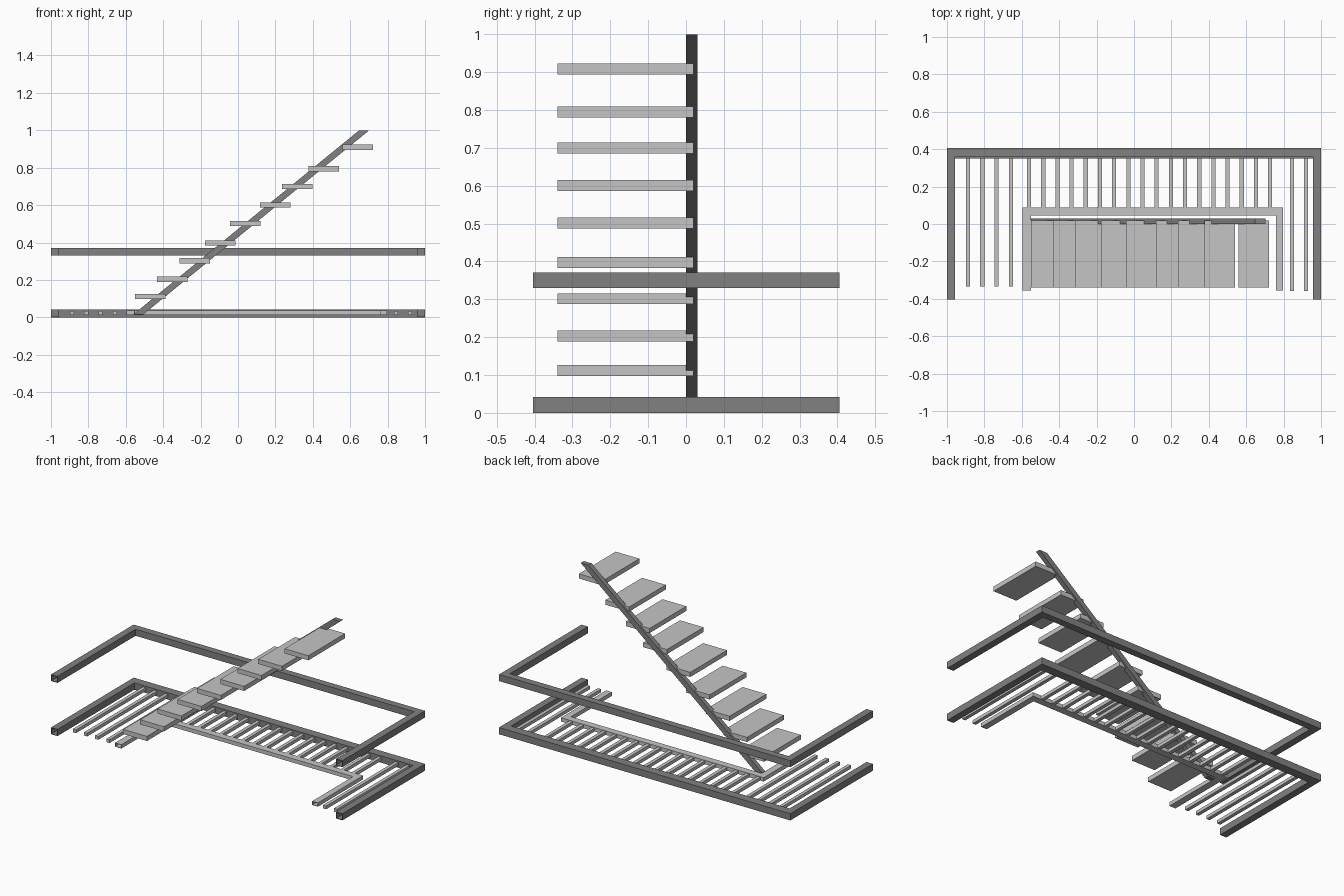
import bpy, bmesh

if "Cube" in bpy.data.objects:
    bpy.data.objects.remove(bpy.data.objects["Cube"])

def material(name, v):
    m = bpy.data.materials.new(name)
    m.diffuse_color = (v, v, v, 1)
    m.use_nodes = True
    m.node_tree.nodes["Principled BSDF"].inputs["Base Color"].default_value = m.diffuse_color
    return m

DARK = material("dark grey steel", 0.22)
LIGHT = material("light grey", 0.56)

def make(name, bm, mat):
    bmesh.ops.recalc_face_normals(bm, faces=bm.faces)
    me = bpy.data.meshes.new(name)
    bm.to_mesh(me)
    bm.free()
    me.materials.append(mat)
    ob = bpy.data.objects.new(name, me)
    bpy.context.collection.objects.link(ob)
    return ob

def prism(name, profile, y0, y1, mat, wall=0):
    """Extrude an x-z profile along y; wall > 0 hollows the front (-y) end."""
    bm = bmesh.new()
    front = bm.faces.new([bm.verts.new((x, y0, z)) for x, z in profile])
    r = bmesh.ops.extrude_face_region(bm, geom=[front], use_keep_orig=True)
    for v in r["geom"]:
        if isinstance(v, bmesh.types.BMVert):
            v.co.y = y1
    bmesh.ops.recalc_face_normals(bm, faces=bm.faces)
    if wall:
        bm.faces.ensure_lookup_table()
        end = min(bm.faces, key=lambda f: f.calc_center_median().y)
        bmesh.ops.inset_region(bm, faces=[end], thickness=wall)
        deep = bmesh.ops.extrude_face_region(bm, geom=[end])
        bmesh.ops.delete(bm, geom=[end], context='FACES')
        for v in deep["geom"]:
            if isinstance(v, bmesh.types.BMVert):
                v.co.y = y1 - 0.01
    return make(name, bm, mat)

def box(name, x0, x1, y0, y1, z0, z1, mat, wall=0):
    return prism(name, [(x0, z0), (x1, z0), (x1, z1), (x0, z1)], y0, y1, mat, wall)

# Two U-shaped outer frames, tubes open at the front
for label, z0, z1, yi in (("floor", 0, 0.042, 0.35), ("upper", 0.33, 0.371, 0.361)):
    box(label + "_frame_back", -1, 1, yi, 0.405, z0, z1, DARK)
    box(label + "_frame_left", -1, -0.956, -0.404, yi, z0, z1, DARK, 0.005)
    box(label + "_frame_right", 0.956, 1, -0.404, yi, z0, z1, DARK, 0.005)

# Inner U-shaped frame around the stair opening
Z0, Z1 = 0.012, 0.036
box("inner_frame_back", -0.595, 0.797, 0.045, 0.088, Z0, Z1, LIGHT)
box("inner_frame_left", -0.595, -0.552, -0.355, 0.045, Z0, Z1, LIGHT, 0.004)
box("inner_frame_right", 0.758, 0.797, -0.355, 0.045, Z0, Z1, LIGHT, 0.004)

# Slats: long at the sides, short behind the opening
slats = [(-0.888 + 0.0765 * i, -0.335) for i in range(4)]
slats += [(-0.561 + 0.0758 * i, 0.088) for i in range(18)]
slats += [(0.845, -0.358), (0.92, -0.358)]
for x, y in slats:
    box("slat", x - 0.011, x + 0.011, y, 0.35, Z0 + 0.001, Z1 - 0.003, LIGHT)

# Sloping stringer
prism("stringer", [(-0.562, 0.014), (-0.508, 0.014), (0.702, 1.0), (0.648, 1.0)],
      0.0, 0.03, DARK)

# Treads cantilevered from the stringer
for x, z in ((-0.55, 0.097), (-0.433, 0.188), (-0.313, 0.287), (-0.176, 0.383),
             (-0.043, 0.487), (0.117, 0.586), (0.236, 0.685), (0.377, 0.78), (0.558, 0.894)):
    box("tread", x, x + 0.163, -0.34, 0.02, z, z + 0.029, LIGHT)
